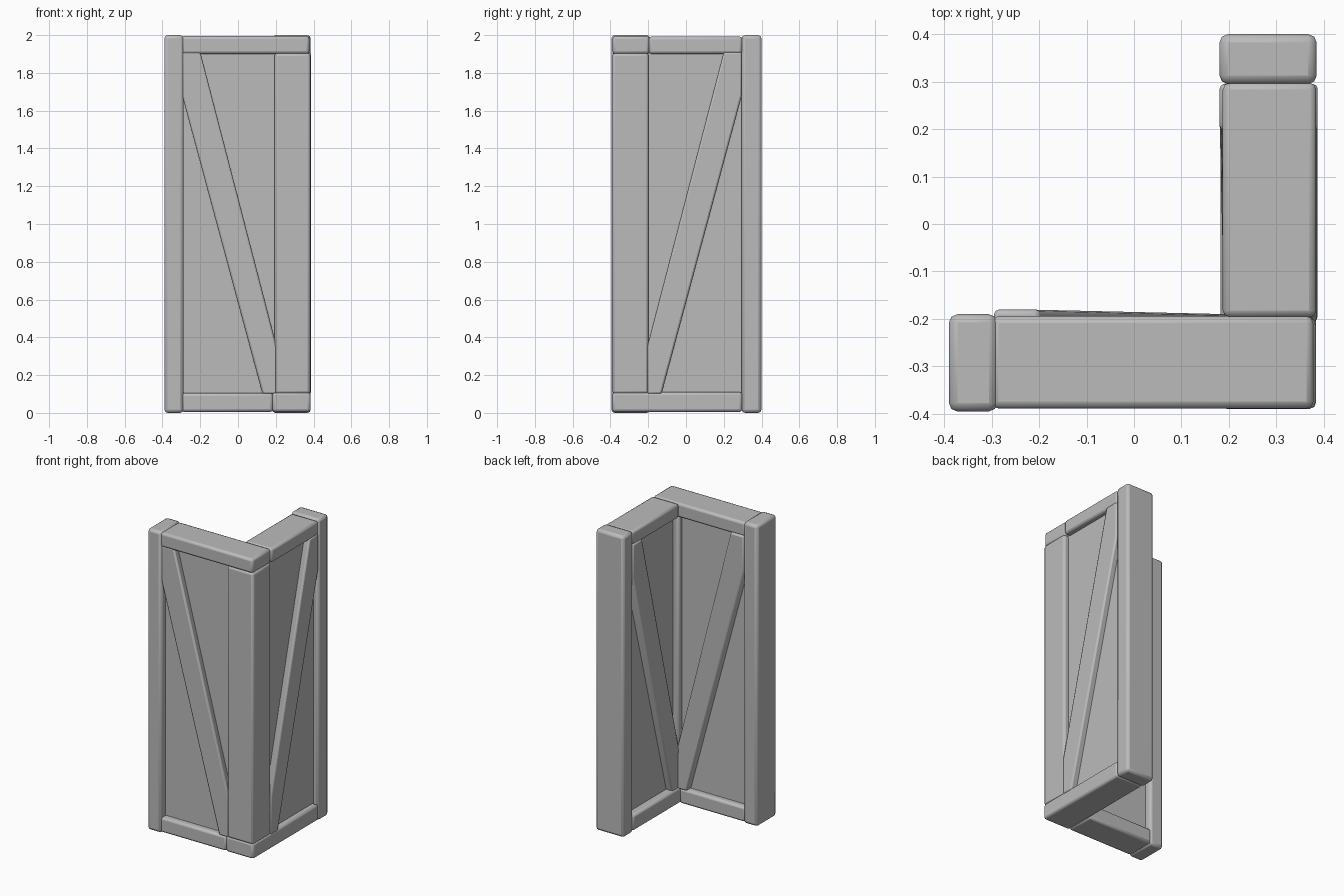
import bpy, bmesh
from mathutils import Matrix, Vector

cube = bpy.data.objects.get("Cube")
if cube:
    bpy.data.objects.remove(cube, do_unlink=True)

grey = bpy.data.materials.new("plain_grey")
grey.use_nodes = True
colour = (0.5, 0.5, 0.5, 1)
grey.diffuse_color = colour
grey.node_tree.nodes["Principled BSDF"].inputs["Base Color"].default_value = colour


def finish(name, bm, bevel):
    bmesh.ops.recalc_face_normals(bm, faces=bm.faces)
    mesh = bpy.data.meshes.new(name)
    bm.to_mesh(mesh)
    bm.free()
    mesh.materials.append(grey)
    obj = bpy.data.objects.new(name, mesh)
    bpy.context.collection.objects.link(obj)
    if bevel:
        mod = obj.modifiers.new("worn_edges", "BEVEL")
        mod.width = bevel
        mod.segments = 2
    bpy.ops.object.select_all(action="DESELECT")
    obj.select_set(True)
    bpy.context.view_layer.objects.active = obj
    bpy.ops.object.shade_smooth_by_angle()


def box(name, x, y, z, bevel=0.015):
    low, high = Vector((x[0], y[0], z[0])), Vector((x[1], y[1], z[1]))
    bm = bmesh.new()
    bmesh.ops.create_cube(bm, size=1, matrix=Matrix.Translation((low + high) / 2)
                          @ Matrix.Diagonal((*(high - low), 1)))
    finish(name, bm, bevel)


def brace(name, place):
    # Clipped diagonal plank; its inner face stands out a little more at the top
    outline = [(-0.295, 1.91), (-0.2, 1.91), (0.205, 0.35),
               (0.205, 0.1), (0.13, 0.1), (-0.295, 1.68)]
    bm = bmesh.new()
    rings = [[bm.verts.new(place(u, d - 0.012 * z / 2 if d > -0.3 else d, z)) for u, z in outline]
             for d in (-0.387, -0.19)]
    # Lean the inner ring outwards with height
    for v, (u, z) in zip(rings[1], outline):
        v.co = place(u, -0.192 + 0.006 * z, z)
    bm.faces.new(rings[0])
    bm.faces.new(rings[1])
    for i in range(len(outline)):
        j = (i + 1) % len(outline)
        bm.faces.new((rings[0][i], rings[0][j], rings[1][j], rings[1][i]))
    finish(name, bm, 0.01)


# Posts
box("front_end_post", (-0.39, -0.288), (-0.395, -0.19), (0, 2), 0.018)
box("side_end_post", (0.18, 0.385), (0.295, 0.4), (0, 2), 0.018)
box("corner_post", (0.193, 0.383), (-0.39, -0.198), (0.1, 1.905))

# Rails: the front one laps the corner at the top, the side one at the bottom
box("front_top_rail", (-0.3, 0.378), (-0.389, -0.194), (1.9, 1.995))
box("front_bottom_rail", (-0.3, 0.185), (-0.389, -0.194), (0.005, 0.105))
box("side_top_rail", (0.187, 0.384), (-0.197, 0.298), (1.9, 1.993))
box("side_bottom_rail", (0.182, 0.384), (-0.39, 0.298), (0.005, 0.11))

# Recessed panels
box("front_panel", (-0.32, 0.22), (-0.347, -0.235), (0.05, 1.95), 0)
box("side_panel", (0.235, 0.347), (-0.22, 0.32), (0.05, 1.95), 0)

# Diagonal braces
brace("front_brace", lambda u, d, z: Vector((u, d, z)))
brace("side_brace", lambda u, d, z: Vector((-d, -u, z)))
